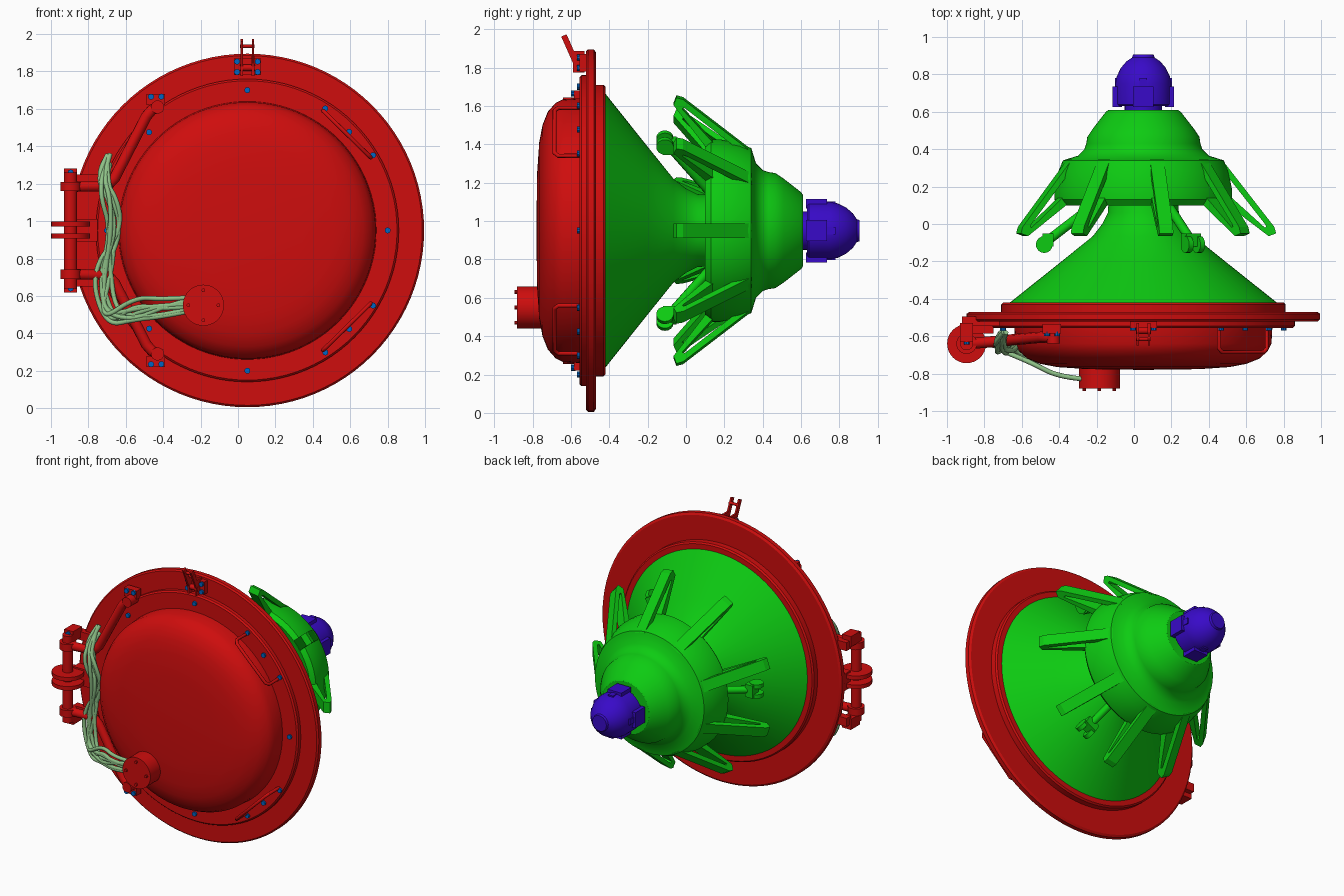
import bpy, bmesh, math, random
from mathutils import Vector, Matrix

random.seed(4)
if "Cube" in bpy.data.objects:
    bpy.data.objects.remove(bpy.data.objects["Cube"])

CX, CZ = 0.05, 0.95          # main axis runs along y through this point
TAU = 2 * math.pi


def material(name, r, g, b):
    m = bpy.data.materials.new(name)
    m.use_nodes = True
    m.diffuse_color = (r, g, b, 1)
    m.node_tree.nodes["Principled BSDF"].inputs["Base Color"].default_value = (r, g, b, 1)
    return m


RED = material("red paint", 0.62, 0.004, 0.004)
GREEN = material("green paint", 0.004, 0.6, 0.006)
VIOLET = material("violet paint", 0.04, 0.003, 0.58)
CABLE = material("pale green cable", 0.27, 0.53, 0.24)
BOLT = material("blue bolt", 0.0, 0.13, 0.55)


def finish(name, bm, mat, smooth=True):
    bmesh.ops.recalc_face_normals(bm, faces=bm.faces)
    me = bpy.data.meshes.new(name)
    bm.to_mesh(me)
    bm.free()
    me.materials.append(mat)
    ob = bpy.data.objects.new(name, me)
    bpy.context.collection.objects.link(ob)
    if smooth:
        bpy.ops.object.select_all(action='DESELECT')
        ob.select_set(True)
        bpy.context.view_layer.objects.active = ob
        bpy.ops.object.shade_smooth_by_angle(angle=math.radians(32))
    return ob


def polar(r, y, a):
    return Vector((CX + r * math.cos(a), y, CZ + r * math.sin(a)))


def lathe(name, profile, mat, n=96):
    """Revolve (radius, y) points about the main axis."""
    bm = bmesh.new()
    rings = []
    for r, y in profile:
        if r == 0:
            rings.append([bm.verts.new(polar(0, y, 0))] * n)
        else:
            rings.append([bm.verts.new(polar(r, y, TAU * i / n)) for i in range(n)])
    for a, b in zip(rings, rings[1:]):
        for i in range(n):
            j = (i + 1) % n
            corners = list(dict.fromkeys((a[i], a[j], b[j], b[i])))
            bm.faces.new(corners)
    return finish(name, bm, mat)


def box(name, centre, size, mat, rot=Matrix()):
    bm = bmesh.new()
    bmesh.ops.create_cube(bm, size=1, matrix=Matrix.Translation(centre) @ rot.to_4x4() @ Matrix.Diagonal((*size, 1)))
    return finish(name, bm, mat, False)


def rod(name, p, q, r, mat, n=24):
    p, q = Vector(p), Vector(q)
    turn = (q - p).to_track_quat('Z', 'Y').to_matrix().to_4x4()
    bm = bmesh.new()
    bmesh.ops.create_cone(bm, cap_ends=True, segments=n, radius1=r, radius2=r, depth=(q - p).length,
                          matrix=Matrix.Translation((p + q) / 2) @ turn)
    return finish(name, bm, mat)


def tube(name, points, r, mat, kind='POLY'):
    cu = bpy.data.curves.new(name, 'CURVE')
    cu.dimensions = '3D'
    cu.bevel_depth, cu.bevel_resolution, cu.resolution_u = r, 3, 8
    cu.use_fill_caps = True
    sp = cu.splines.new(kind)
    sp.points.add(len(points) - 1)
    for sp_point, co in zip(sp.points, points):
        sp_point.co = (*co, 1)
    if kind == 'NURBS':
        sp.order_u, sp.use_endpoint_u = 3, True
    cu.materials.append(mat)
    ob = bpy.data.objects.new(name, cu)
    bpy.context.collection.objects.link(ob)
    bpy.ops.object.select_all(action='DESELECT')
    ob.select_set(True)
    bpy.context.view_layer.objects.active = ob
    bpy.ops.object.convert(target='MESH')
    bpy.ops.object.shade_smooth_by_angle(angle=math.radians(40))


def bolt(x, z, y=-0.555):
    rod("bolt", (x, y + 0.01, z), (x, y - 0.014, z), 0.016, BOLT, 10)


# Door: domed cover and stacked flanges
lathe("door_dome", [(0.69, -0.55), (0.685, -0.64), (0.665, -0.68), (0.62, -0.72), (0.55, -0.748),
                    (0.46, -0.765), (0.3, -0.776), (0, -0.78)], RED)
lathe("door_ring", [(0, -0.515), (0.81, -0.515), (0.81, -0.545), (0.8, -0.555), (0, -0.555)], RED)
lathe("main_flange", [(0, -0.47), (0.93, -0.47), (0.945, -0.48), (0.945, -0.51), (0.935, -0.52), (0, -0.52)], RED)
lathe("rear_ring", [(0, -0.42), (0.75, -0.42), (0.76, -0.43), (0.76, -0.475), (0, -0.475)], RED)

# Green reflector cone and bell housing
lathe("reflector_cone", [(0, -0.425), (0.72, -0.425), (0.45, -0.21), (0.27, -0.065), (0.22, 0.0),
                         (0.19, 0.06), (0.18, 0.2)], GREEN)
lathe("bell_housing", [(0.18, 0.15), (0.36, 0.13), (0.45, 0.1), (0.475, 0.13), (0.475, 0.18), (0.455, 0.28),
                       (0.43, 0.34), (0.415, 0.345), (0.35, 0.365), (0.315, 0.4), (0.305, 0.43), (0.3, 0.465),
                       (0.27, 0.51), (0.2, 0.6), (0.185, 0.61), (0, 0.61)], GREEN)

# Looped arms fanning out of the housing
OUTER = [(0.42, 0.345), (0.70, -0.015), (0.71, -0.05), (0.67, -0.065), (0.40, 0.14)]
INNER = [(0.45, 0.255), (0.65, 0.0), (0.657, -0.012), (0.65, -0.02), (0.44, 0.17)]


def looped_arm(angle, half=0.038):
    side = Vector((-math.sin(angle), 0, math.cos(angle)))
    bm = bmesh.new()
    loops = [[bm.verts.new(polar(r, y, angle) + side * s) for r, y in pts]
             for pts, s in ((OUTER, -half), (OUTER, half), (INNER, half), (INNER, -half))]
    for a, b in zip(loops, loops[1:] + loops[:1]):
        for i in range(len(a)):
            j = (i + 1) % len(a)
            bm.faces.new((a[i], a[j], b[j], b[i]))
    finish("looped_arm", bm, GREEN, False)


for k in range(9):
    looped_arm(TAU * k / 9)

# Three clamps standing between the arms
for k in range(3):
    a = TAU * (k / 3 + 1 / 6)
    side = Vector((-math.sin(a), 0, math.cos(a)))
    turn = Matrix.Rotation(-a, 3, 'Y')
    rod("clamp_stem", polar(0.24, 0.12, a), polar(0.5, -0.08, a), 0.025, GREEN, 12)
    box("clamp_block", polar(0.51, -0.085, a), (0.06, 0.07, 0.09), GREEN, turn)
    tip = polar(0.53, -0.11, a)
    for s in (-0.035, 0.035):
        rod("clamp_roller", tip + side * (s - 0.014), tip + side * (s + 0.014), 0.045, GREEN, 16)

# Violet end unit
lathe("end_neck", [(0, 0.59), (0.1, 0.59), (0.1, 0.65), (0, 0.65)], VIOLET, 32)
lathe("end_unit", [(0, 0.63), (0.14, 0.63), (0.15, 0.64), (0.15, 0.75), (0.142, 0.79), (0.12, 0.835),
                   (0.09, 0.87), (0.06, 0.89), (0.055, 0.905), (0, 0.905)], VIOLET, 48)
for k in range(4):
    a = TAU * k / 4
    turn = Matrix.Rotation(-a, 3, 'Y')
    box("end_lug", polar(0.14, 0.68, a), (0.05, 0.11, 0.11), VIOLET, turn)
    box("end_rib", polar(0.135, 0.74, a), (0.035, 0.08, 0.04), VIOLET, turn)

# Hinge: pin, discs, end blocks
HX, HY = -0.895, -0.64
rod("hinge_pin", (HX, HY, 0.64), (HX, HY, 1.26), 0.035, RED)
for z in (0.92, 0.985):
    rod("hinge_disc", (HX, HY, z - 0.014), (HX, HY, z + 0.014), 0.104, RED, 32)
for s in (-1, 1):
    z = CZ + 0.235 * s
    rod("hinge_collar", (HX, HY, z - 0.025), (HX, HY, z + 0.025), 0.055, RED)
    box("hinge_block", (HX, -0.58, CZ + 0.295 * s), (0.07, 0.1, 0.075), RED)
    box("hinge_plate", (-0.82, -0.52, CZ + 0.27 * s), (0.2, 0.05, 0.06), RED)
    # Door swing arm with its bolted foot
    tube("swing_arm", [(HX, HY, z), (-0.70, -0.625, z), (-0.66, -0.62, CZ + 0.28 * s),
                       (-0.49, -0.605, CZ + 0.61 * s), (-0.46, -0.605, CZ + 0.645 * s),
                       (-0.41, -0.605, CZ + 0.665 * s)], 0.03, RED)
    rod("swing_arm_boss", (-0.43, -0.55, CZ + 0.66 * s), (-0.43, -0.64, CZ + 0.66 * s), 0.035, RED)
    box("swing_arm_foot", (-0.44, -0.56, CZ + 0.70 * s), (0.1, 0.05, 0.06), RED)
    for x in (-0.465, -0.41):
        bolt(x, CZ + 0.715 * s, -0.585)
    bolt(-0.475, CZ + 0.525 * s)
    bolt(HX, CZ + 0.31 * s, -0.63)
    # Grab handle on the opposite side
    p, q = Vector((0.455, 0, CZ + 0.64 * s)), Vector((0.71, 0, CZ + 0.39 * s))
    path = [(0, -0.55), (0, -0.665), (0.06, -0.685), (0.94, -0.685), (1, -0.665), (1, -0.55)]
    tube("grab_handle", [p.lerp(q, t) + Vector((0, y, 0)) for t, y in path], 0.011, RED)
    for t in (0, 0.5, 1):
        bolt(*(p.lerp(q, t) + Vector((0.012, 0, 0.012 * s))).xz)
box("hinge_bridge", (-0.82, -0.55, CZ), (0.14, 0.07, 0.12), RED)
for x, z in ((0.05, 1.7), (0.8, 0.95), (0.05, 0.2), (-0.7, 0.95)):
    bolt(x, z)

# Top latch with a forked lever
box("latch_plate", (0.05, -0.535, 1.825), (0.145, 0.04, 0.09), RED)
tilt = Matrix.Rotation(math.radians(24), 3, 'X')
for s in (-1, 1):
    box("latch_cheek", (0.05 + 0.03 * s, -0.56, 1.83), (0.014, 0.06, 0.11), RED)
    box("latch_lever", (0.05 + 0.03 * s, -0.6, 1.885), (0.012, 0.03, 0.18), RED, tilt)
    for z in (1.797, 1.853):
        bolt(0.05 + 0.055 * s, z, -0.555)
rod("latch_crossbar", (0.012, -0.615, 1.935), (0.088, -0.615, 1.935), 0.01, RED, 12)
rod("latch_pivot", (0.01, -0.57, 1.82), (0.09, -0.57, 1.82), 0.018, RED, 12)

# Cable junction can with face pins
rod("junction_can", (-0.185, -0.75, 0.55), (-0.185, -0.88, 0.55), 0.11, RED, 40)
for k in range(4):
    a = TAU * k / 4
    x, z = -0.185 + 0.08 * math.cos(a), 0.55 + 0.08 * math.sin(a)
    rod("can_pin", (x, -0.87, z), (x, -0.893, z), 0.01, RED, 10)

# Bundle of loose cables from the can up past the hinge
for k in range(7):
    def w(amount):
        return random.uniform(-amount, amount)
    z0 = 0.52 + 0.012 * k
    tube("cable", [(-0.25, -0.83, z0), (-0.4, -0.82, z0 - 0.02 + w(0.02)), (-0.55, -0.74, 0.53 + w(0.07)),
                   (-0.7 + w(0.05), -0.66, 0.48 + w(0.06)), (-0.73 + w(0.07), -0.64, 0.74 + w(0.06)),
                   (-0.66 + w(0.05), -0.66 + w(0.03), 0.95), (-0.68 + w(0.06), -0.67 + w(0.03), 1.13),
                   (-0.74 + w(0.05), -0.65, 1.24), (-0.7 + w(0.02), -0.58, 1.33 + w(0.03))],
         0.013, CABLE, 'NURBS')
